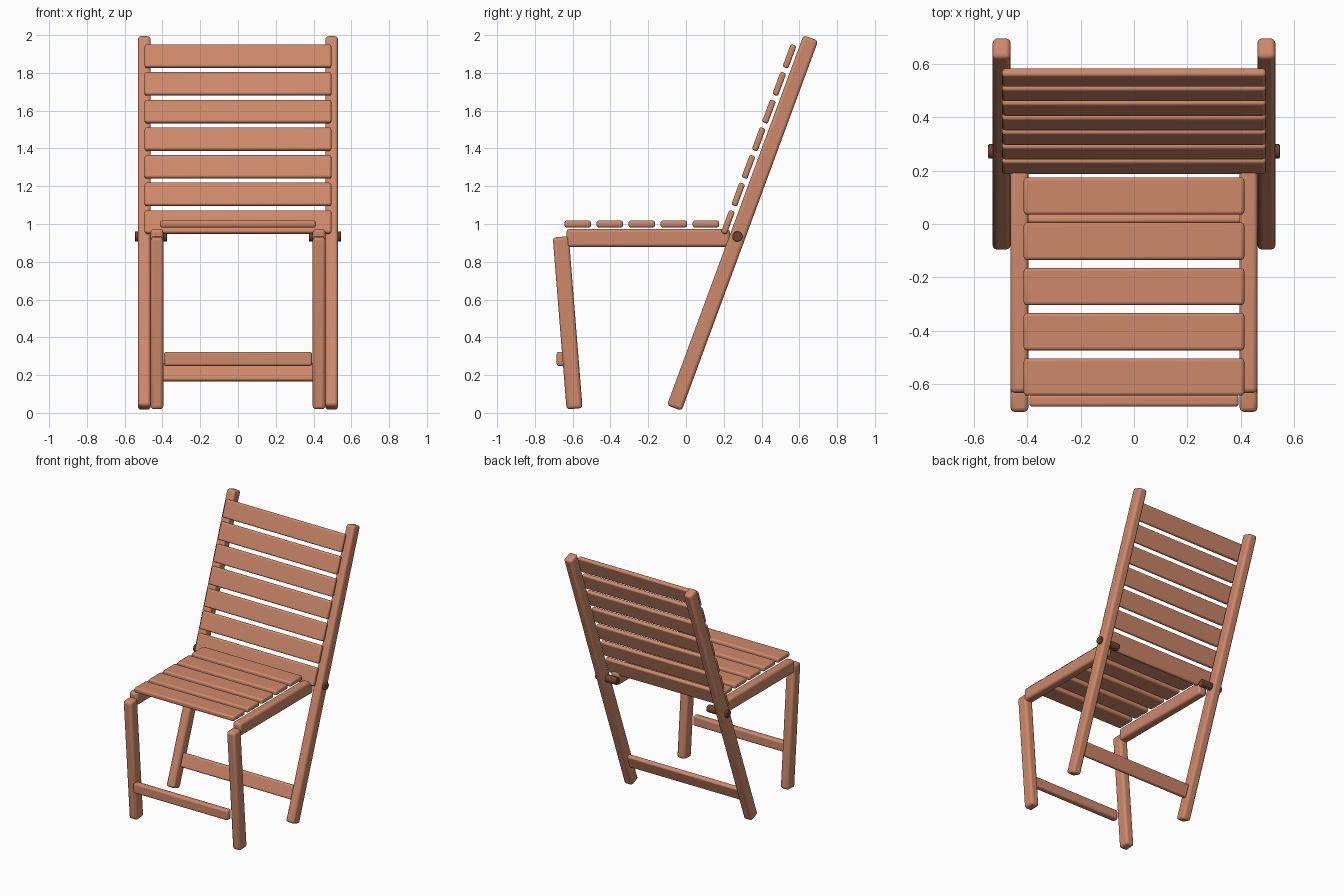
import bpy, math
from mathutils import Vector

if "Cube" in bpy.data.objects:
    bpy.data.objects.remove(bpy.data.objects["Cube"])

def material(name, rgb):
    m = bpy.data.materials.new(name)
    m.diffuse_color = (*rgb, 1)
    m.use_nodes = True
    m.node_tree.nodes["Principled BSDF"].inputs["Base Color"].default_value = m.diffuse_color
    return m

wood = material("warm wood", (0.62, 0.25, 0.145))
dark = material("dark pin brown", (0.14, 0.06, 0.035))

def finish(ob, name, mat, bevel, segments=3):
    ob.name = name
    ob.data.materials.append(mat)
    bpy.ops.object.transform_apply(location=False, rotation=False, scale=True)
    b = ob.modifiers.new("rounded edges", 'BEVEL')
    b.width, b.segments = bevel, segments
    b.limit_method = 'ANGLE'
    bpy.ops.object.shade_smooth_by_angle(angle=math.radians(40))
    return ob

def board(name, loc, size, bevel, tilt=0.0):
    bpy.ops.mesh.primitive_cube_add(size=1, location=loc, rotation=(tilt, 0, 0))
    ob = bpy.context.object
    ob.scale = size
    return finish(ob, name, wood, bevel)

def post(name, x, bottom, top, width, depth):
    # leaning post between two (y, z) points
    a, b = Vector((x, *bottom)), Vector((x, *top))
    d = b - a
    return board(name, (a + b) / 2, (width, depth, d.length), 0.017,
                 -math.atan2(d.y, d.z))

BACK_LOW, BACK_HIGH = (-0.062, 0.026), (0.661, 1.985)
LEAN = -math.atan2(BACK_HIGH[0] - BACK_LOW[0], BACK_HIGH[1] - BACK_LOW[1])

# Legs, seat rails and pivot pins on both sides
for side, s in (("left", -1), ("right", 1)):
    post(f"back_leg_{side}", s * 0.496, BACK_LOW, BACK_HIGH, 0.067, 0.083)
    post(f"front_leg_{side}", s * 0.429, (-0.59, 0.022), (-0.663, 0.932), 0.067, 0.085)
    board(f"seat_rail_{side}", (s * 0.429, -0.2, 0.926), (0.067, 0.865, 0.096), 0.017)
    bpy.ops.mesh.primitive_cylinder_add(vertices=32, radius=0.027, depth=0.17,
                                        location=(s * 0.461, 0.272, 0.934),
                                        rotation=(0, math.pi / 2, 0))
    finish(bpy.context.object, f"pivot_pin_{side}", dark, 0.004, 2)

# Seat slats
for i in range(5):
    board(f"seat_slat_{i + 1}", (0, -0.573 + 0.1695 * i, 1.0), (0.826, 0.14, 0.037), 0.012)

# Backrest slats follow the lean of the back legs
for i in range(7):
    t = i / 6
    board(f"back_slat_{i + 1}", (0, 0.222 + 0.326 * t, 1.010 + 0.878 * t),
          (0.988, 0.032, 0.128), 0.011, LEAN)

# Stretchers between the legs
board("front_stretcher", (0, -0.662, 0.286), (0.784, 0.045, 0.075), 0.012)
board("back_stretcher", (0, 0.008, 0.215), (0.93, 0.036, 0.1), 0.011, LEAN)
